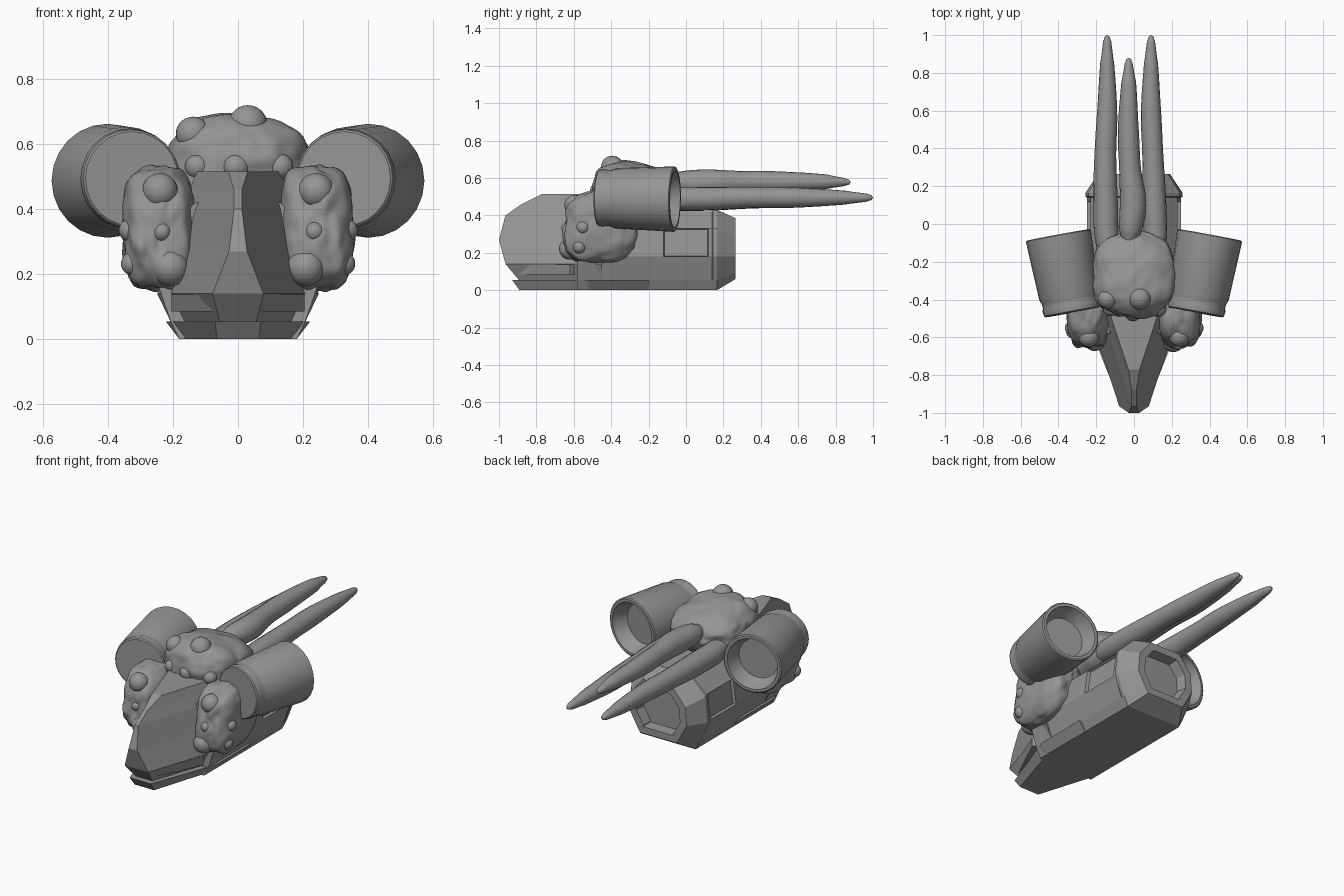
import bpy, bmesh, math
from mathutils import Vector, Matrix, noise
from mathutils.bvhtree import BVHTree

if "Cube" in bpy.data.objects:
    bpy.data.objects.remove(bpy.data.objects["Cube"])

grey = bpy.data.materials.new("hull_grey")
grey.diffuse_color = (0.3, 0.3, 0.3, 1)
grey.use_nodes = True
grey.node_tree.nodes["Principled BSDF"].inputs["Base Color"].default_value = grey.diffuse_color


def shade(ob, angle):
    bpy.ops.object.select_all(action='DESELECT')
    ob.select_set(True)
    bpy.context.view_layer.objects.active = ob
    bpy.ops.object.shade_smooth_by_angle(angle=math.radians(angle))


def finish(name, bm, smooth=None):
    bmesh.ops.recalc_face_normals(bm, faces=bm.faces[:])
    me = bpy.data.meshes.new(name)
    bm.to_mesh(me)
    bm.free()
    me.materials.append(grey)
    ob = bpy.data.objects.new(name, me)
    bpy.context.collection.objects.link(ob)
    if smooth:
        shade(ob, smooth)


def loft(bm, rings):
    """Bridge rings of points; return side faces and the two caps."""
    rows = [[bm.verts.new(p) for p in r] for r in rings]
    sides = []
    for a, b in zip(rows, rows[1:]):
        n = len(a)
        for i in range(n):
            sides.append(bm.faces.new((a[i], a[(i + 1) % n], b[(i + 1) % n], b[i])))
    return sides, [bm.faces.new(rows[0]), bm.faces.new(rows[-1])]


def section(y, half):
    """Mirrored cross-section at y from right-hand (x, z) points."""
    return [(x, y, z) for x, z in half] + [(-x, y, z) for x, z in reversed(half)]


# Hull with recessed side panels and a hollow, tapered stern
full = [(.18, 0), (.207, .055), (.25, .18), (.23, .33), (.13, .42)]
flange = [(.18, 0), (.208, .055), (.257, .18), (.242, .33), (.14, .43)]
stern = [(.12, .06), (.14, .09), (.19, .18), (.18, .29), (.10, .385)]
bm = bmesh.new()
sides, ends = loft(bm, [section(-.58, full), section(-.12, full), section(.12, full),
                        section(.14, full), section(.145, flange), section(.165, flange),
                        section(.265, stern)])
bmesh.ops.recalc_face_normals(bm, faces=bm.faces[:])
panels = [f for f in sides if abs(f.calc_center_median().y) < .01
          and .2 < f.calc_center_median().z < .3]
bmesh.ops.inset_individual(bm, faces=panels, thickness=.006, depth=-.018)
bmesh.ops.inset_individual(bm, faces=[ends[1]], thickness=.045, depth=0)
bmesh.ops.inset_individual(bm, faces=[ends[1]], thickness=.01, depth=-.06)
finish("hull", bm)


# Wedge prow with flat slanted flanks: flank half width depends on y and z
def flank(y, z):
    return max(.012, .03 + .33 * (y + .77) - .30 * (z - .515))


bm = bmesh.new()
rings = [[(-.055, -.89, .05), (.055, -.89, .05), (.205, -.45, .05), (-.205, -.45, .05)]]
for z, y in ((.14, -.965), (.27, -1.0), (.40, -.965), (.46, -.88), (.515, -.77)):
    f, b = flank(y, z), flank(-.45, z)
    rings.append([(-f, y, z), (f, y, z), (b, -.45, z), (-b, -.45, z)])
loft(bm, rings)
finish("prow", bm)


# Flared keel plate
def keel(z, f, yf, w):
    return [(-f, yf, z), (f, yf, z), (w, -.52, z), (w, -.20, z), (-w, -.20, z), (-w, -.52, z)]


bm = bmesh.new()
loft(bm, [keel(0, .065, -.89, .18), keel(.055, .07, -.93, .222)])
finish("keel_plate", bm)

# Cheek ledges along the lower prow
for s in (-1, 1):
    bm = bmesh.new()
    loft(bm, [[(s * .05, y, z), (s * x, y, z), (s * .205, -.62, z), (s * .19, -.60, z), (s * .10, -.60, z)]
              for z, x, y in ((.085, .068, -.905), (.138, .078, -.94))])
    finish("cheek_ledge", bm)


def growth(name, center, size, power, seed, bump, shape):
    """Lumpy rounded mass made from a boxy ellipsoid; returns a ray-cast tree."""
    bm = bmesh.new()
    bmesh.ops.create_icosphere(bm, subdivisions=5, radius=1)
    for v in bm.verts:
        d = v.co.normalized()
        r = sum(abs(c) ** power for c in d) ** (-1 / power)
        n = noise.noise(d * 2.2 + Vector((seed, seed, seed)))
        n += .5 * noise.noise(d * 4.5 + Vector((0, seed, 0)))
        p = shape(d * r * (1 + bump * n))
        v.co = Vector(center) + Vector(p[i] * size[i] for i in range(3))
    tree = BVHTree.FromBMesh(bm)
    finish(name, bm, 60)
    return tree


def wart(tree, start, direction, r):
    """Ball sunk into a growth where the ray meets its skin."""
    d = Vector(direction).normalized()
    hit = tree.ray_cast(Vector(start), d)[0]
    bm = bmesh.new()
    bmesh.ops.create_uvsphere(bm, u_segments=24, v_segments=14, radius=r,
                              matrix=Matrix.Translation(hit + d * r * .5))
    finish("wart", bm, 60)


# Side growths leaning back, with warts on the front and outer face
for s in (-1, 1):
    tree = growth("side_growth", (s * .241, -.452, .342), (.113, .198, .19), 3.1, 3 + s, .08,
                  lambda p: Vector((p.x, p.y + .12 * p.z, p.z)))
    for x, z, r in ((.24, .455, .055), (.235, .33, .03), (.208, .22, .057)):
        wart(tree, (s * x, -2, z), (0, 1, 0), r)
    for y, z in ((-.55, .335), (-.57, .232)):
        wart(tree, (s * 2, y, z), (-s, 0, 0), .036)

# Crown growth: ridge near the front, falling toward the back and right
tree = growth("crown_growth", (-.003, -.27, .53), (.222, .22, .135), 2.7, 7.3, .07,
              lambda p: Vector((p.x, p.y, p.z * (1.12 - .28 * p.y - .06 * p.x - .12 * p.x ** 2))))
for x, z, r in ((-.125, .53, .038), (-.005, .53, .043), (.13, .53, .04)):
    wart(tree, (x, -2, z), (0, 1, 0), r)
for x, y, r in ((.03, -.385, .06), (-.138, -.415, .053)):
    wart(tree, (x, y - .6, 1.25), (0, 1, -1), r)

# Canted engine pods, revolved from (radius, distance from nose)
profile = [(.145, 0), (.151, .006), (.155, .03), (.150, .05), (.152, .07),
           (.161, .095), (.175, .412), (.168, .417), (.152, .417), (.146, .395), (.118, .335)]
for s in (-1, 1):
    axis = Vector((s * .18, .98, -.015)).normalized()
    side = axis.cross(Vector((0, 0, 1))).normalized()
    up = side.cross(axis)
    nose = Vector((s * .326, -.468, .493))
    bm = bmesh.new()
    loft(bm, [[nose + axis * t + side * r * math.cos(a) + up * r * math.sin(a)
               for a in (math.tau * i / 24 for i in range(24))] for r, t in profile])
    finish("engine_pod", bm, 30)

# Trailing tendrils: (x, y, z, radius)
tendrils = {
    "left_tendril": [(-.10, -.25, .50, .05), (-.14, -.10, .49, .062), (-.150, .10, .49, .065),
                     (-.152, .35, .495, .058), (-.142, .60, .495, .053), (-.142, .85, .495, .037),
                     (-.142, .97, .495, .021), (-.142, .993, .495, .012), (-.142, 1.0, .495, .001)],
    "right_tendril": [(.08, -.25, .50, .05), (.11, -.10, .49, .06), (.108, .10, .49, .063),
                      (.10, .35, .495, .056), (.09, .60, .495, .053), (.09, .85, .495, .037),
                      (.09, .97, .495, .021), (.09, .993, .495, .012), (.09, 1.0, .495, .001)],
    "middle_tendril": [(-.025, -.118, .575, .002), (-.025, -.105, .575, .03), (-.02, -.04, .575, .058),
                       (-.005, .10, .575, .07), (-.02, .28, .58, .058), (-.03, .50, .58, .055),
                       (-.028, .75, .58, .039), (-.028, .85, .578, .021), (-.028, .873, .577, .012),
                       (-.028, .88, .577, .001)],
}
for name, pts in tendrils.items():
    cu = bpy.data.curves.new(name, 'CURVE')
    cu.dimensions = '3D'
    cu.bevel_depth = 1
    cu.bevel_resolution = 6
    cu.resolution_u = 8
    sp = cu.splines.new('BEZIER')
    sp.radius_interpolation = 'CARDINAL'
    sp.bezier_points.add(len(pts) - 1)
    for bp, (x, y, z, r) in zip(sp.bezier_points, pts):
        bp.co, bp.radius = (x, y, z), r
        bp.handle_left_type = bp.handle_right_type = 'AUTO'
    cu.materials.append(grey)
    ob = bpy.data.objects.new(name, cu)
    bpy.context.collection.objects.link(ob)
    bpy.ops.object.select_all(action='DESELECT')
    ob.select_set(True)
    bpy.context.view_layer.objects.active = ob
    bpy.ops.object.convert(target='MESH')
    shade(bpy.context.view_layer.objects.active, 60)
